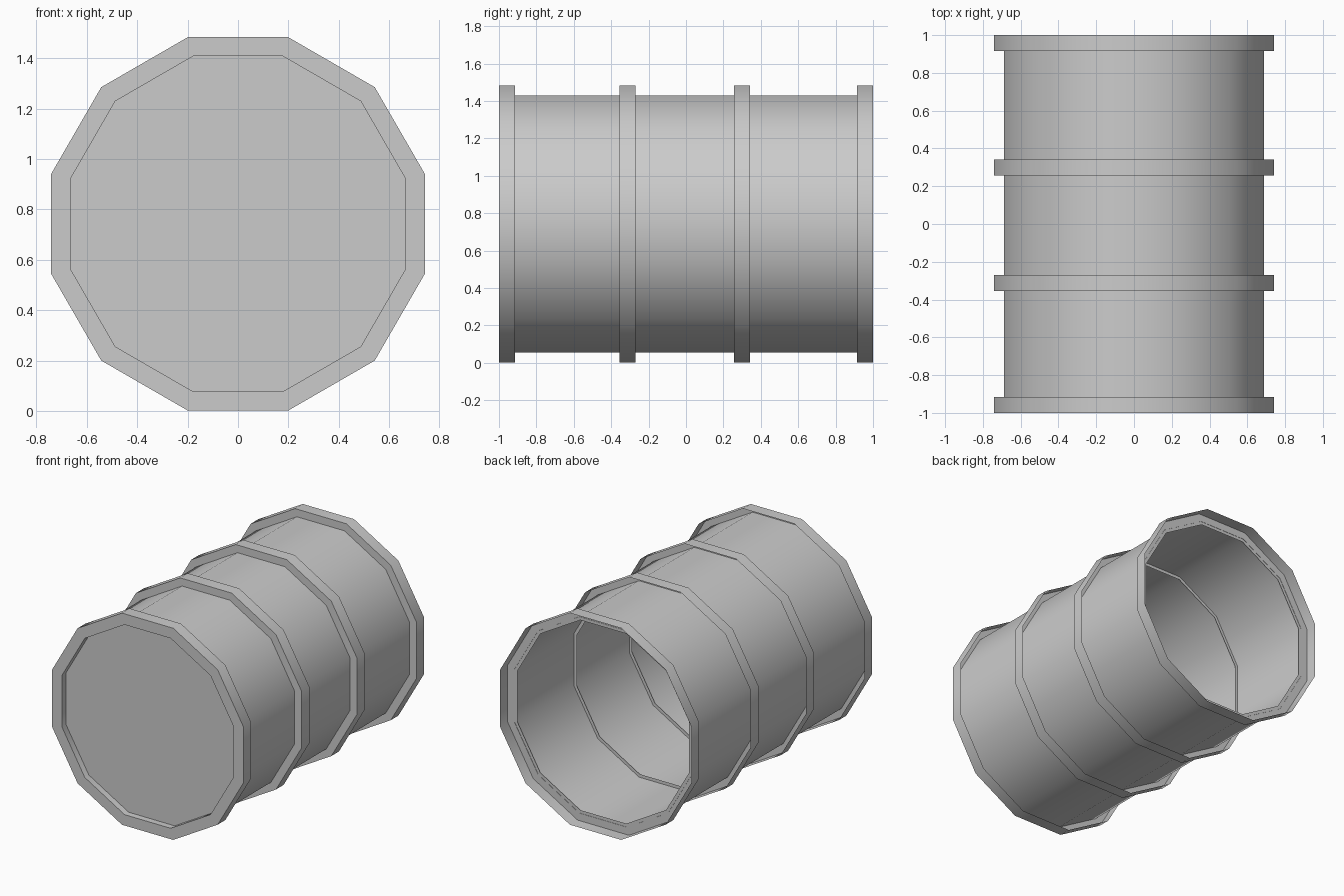
import bpy, bmesh, math

if "Cube" in bpy.data.objects:
    bpy.data.objects.remove(bpy.data.objects["Cube"])

SIDES = 12
CZ = 0.7425                               # height of the barrel axis
K = 1 / math.cos(math.pi / SIDES)         # flat-to-flat radius -> corner radius


def lathe(name, profile, cap_end=False):
    """Sweep (flat radius, y) points around the y axis with 12 sides."""
    bm = bmesh.new()
    loops = []
    for r, y in profile:
        angles = [(i + 0.5) * 2 * math.pi / SIDES for i in range(SIDES)]
        loops.append([bm.verts.new((r * K * math.cos(a), y, r * K * math.sin(a)))
                      for a in angles])
    for a, b in zip(loops, loops[1:]):
        for i in range(SIDES):
            j = (i + 1) % SIDES
            bm.faces.new((a[i], b[i], b[j], a[j]))
    if cap_end:
        bm.faces.new(loops[-1])
    mesh = bpy.data.meshes.new(name)
    bm.to_mesh(mesh)
    bm.free()
    ob = bpy.data.objects.new(name, mesh)
    bpy.context.collection.objects.link(ob)
    ob.location.z = CZ
    bpy.ops.object.select_all(action='DESELECT')
    ob.select_set(True)
    bpy.context.view_layer.objects.active = ob
    bpy.ops.object.shade_smooth_by_angle(angle=math.radians(40))
    return ob


# Thin-walled body, open at the back
lathe("barrel_body", [(0.6875, 0.917), (0.6875, -1.0)])

# Lid recessed behind the front rim
lathe("front_lid", [(0.665, -1.0), (0.665, -0.955)], cap_end=True)

# Four hoops: front flange reaches just inside the wall, back side is open
for name, y in (("front_rim", -1.0), ("front_hoop", -0.355),
                ("back_hoop", 0.257), ("back_rim", 0.915)):
    lathe(name, [(0.665, y), (0.741, y), (0.741, y + 0.085)])
